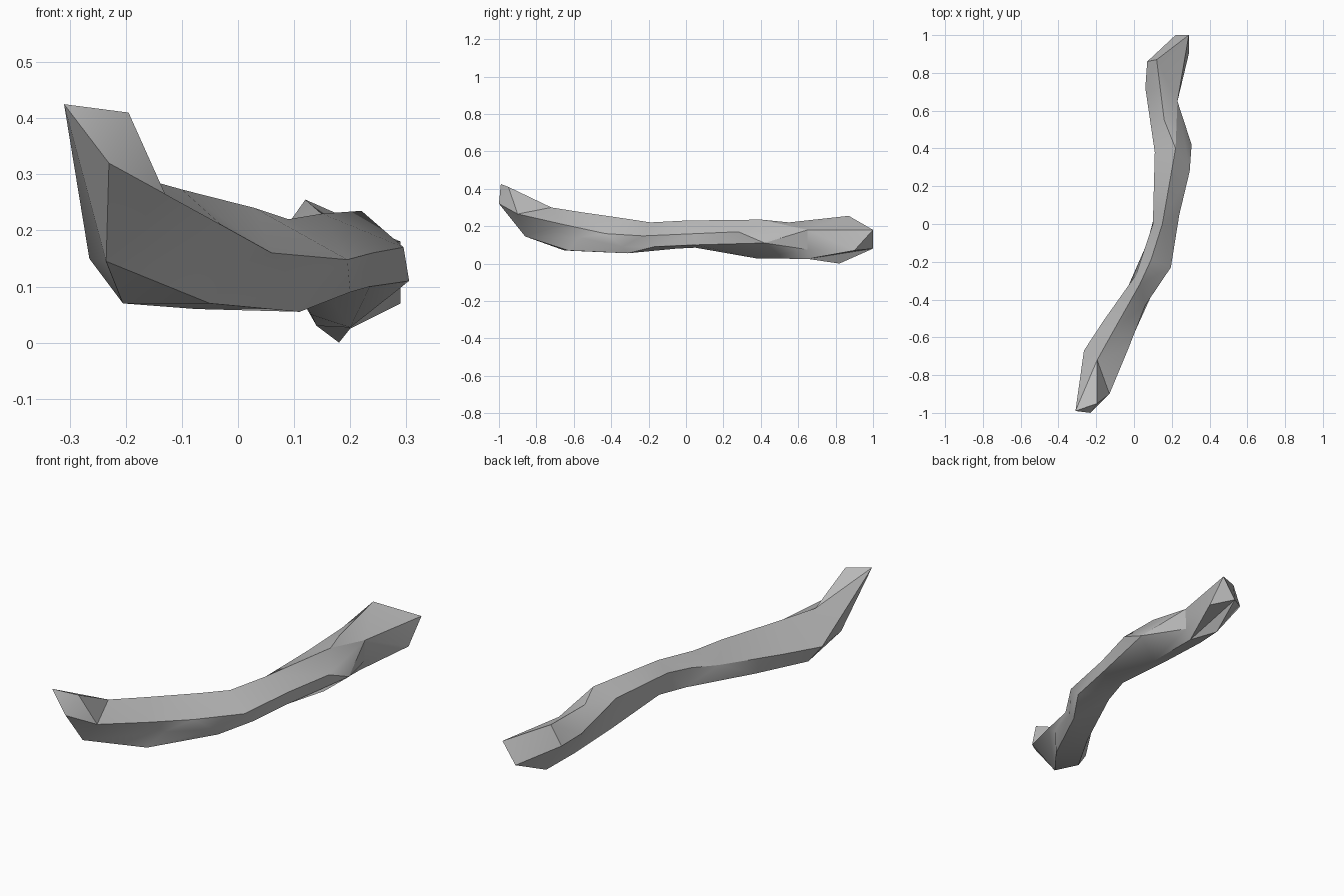
import bpy
import bmesh
import math

cube = bpy.data.objects.get("Cube")
if cube:
    bpy.data.objects.remove(cube, do_unlink=True)

# One plain grey for the whole branch
grey = bpy.data.materials.new("stone_grey")
grey.use_nodes = True
colour = (0.5, 0.5, 0.5, 1)
grey.diffuse_color = colour
grey.node_tree.nodes["Principled BSDF"].inputs["Base Color"].default_value = colour

# Uneven cross-sections from front to back, each ordered:
# right, top, left, lower left, bottom, lower right
tip, prow, keel = (-.31, -.99, .425), (-.23, -1, .32), (-.235, -.86, .145)
sections = [
    # Slanted front end, tapering to a raised tip
    [prow, (-.195, -.95, .41), tip, tip, prow, prow],
    [(-.13, -.9, .265), (-.195, -.72, .30), (-.265, -.67, .15), keel, keel, keel],
    # Bent shaft
    [(-.03, -.66, .21), (-.1, -.55, .273), (-.16, -.51, .145),
     (-.205, -.65, .07), (-.05, -.63, .07), (.005, -.57, .14)],
    [(.06, -.43, .16), (.03, -.32, .24), (.01, -.27, .14),
     (-.075, -.43, .06), (.11, -.31, .055), (.11, -.34, .09)],
    [(.195, -.23, .148), (.09, -.19, .22), (.06, -.12, .17),
     (.07, -.1, .08), (.12, -.05, .08), (.2, -.17, .09)],
    [(.24, .05, .16), (.15, 0, .23), (.10, 0, .18),
     (.11, .05, .09), (.16, .05, .085), (.235, .05, .10)],
    [(.295, .28, .17), (.22, .4, .235), (.11, .38, .2),
     (.13, .38, .05), (.2, .38, .027), (.305, .42, .11)],
    [(.23, .65, .18), (.16, .55, .22), (.06, .72, .17),
     (.14, .65, .03), (.2, .65, .025), (.225, .65, .075)],
    # Broken back end
    [(.29, 1, .18), (.12, .87, .255), (.07, .86, .16),
     (.18, .82, 0), (.22, 1, .08), (.29, .9, .07)],
]

bm = bmesh.new()
rings = [[bm.verts.new(p) for p in s] for s in sections]
for a, b in zip(rings, rings[1:]):
    for i in range(6):
        j = (i + 1) % 6
        bm.faces.new((a[i], a[j], b[j], b[i]))
bm.faces.new(rings[0][:3])
bm.faces.new(rings[-1])
bmesh.ops.remove_doubles(bm, verts=bm.verts, dist=0.0005)
bmesh.ops.dissolve_degenerate(bm, edges=bm.edges, dist=0.0005)
bmesh.ops.triangulate(bm, faces=bm.faces)
bmesh.ops.recalc_face_normals(bm, faces=bm.faces)

mesh = bpy.data.meshes.new("branch")
bm.to_mesh(mesh)
bm.free()
mesh.materials.append(grey)
branch = bpy.data.objects.new("branch", mesh)
bpy.context.collection.objects.link(branch)

# Soft faces with crisp ridges
bpy.ops.object.select_all(action="DESELECT")
branch.select_set(True)
bpy.context.view_layer.objects.active = branch
bpy.ops.object.shade_smooth_by_angle(angle=math.radians(30))
